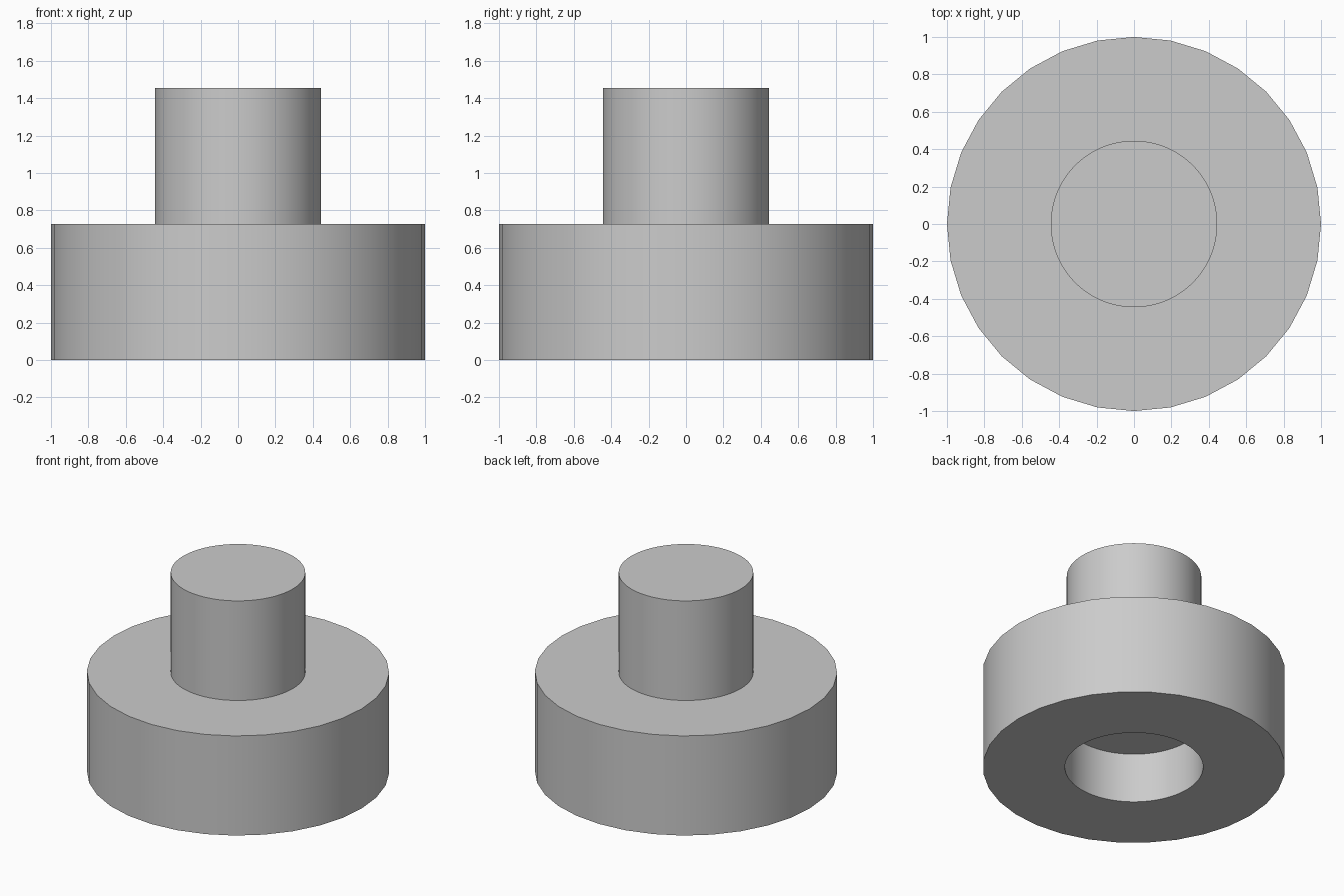
import bpy
from math import radians

cube = bpy.data.objects.get("Cube")
if cube:
    bpy.data.objects.remove(cube, do_unlink=True)

HEIGHT = 0.727       # height of the base and of the stud
HOLE_DEPTH = HEIGHT / 2

grey = bpy.data.materials.new("plain grey")
grey.use_nodes = True
colour = (0.6, 0.6, 0.6, 1)
grey.diffuse_color = colour
grey.node_tree.nodes["Principled BSDF"].inputs["Base Color"].default_value = colour


def cylinder(name, radius, bottom, top, sides):
    bpy.ops.mesh.primitive_cylinder_add(
        vertices=sides, radius=radius, depth=top - bottom,
        location=(0, 0, (bottom + top) / 2))
    obj = bpy.context.object
    obj.name = obj.data.name = name
    obj.data.materials.append(grey)
    return obj


def smooth(obj):
    bpy.ops.object.select_all(action="DESELECT")
    obj.select_set(True)
    bpy.context.view_layer.objects.active = obj
    bpy.ops.object.shade_smooth_by_angle(angle=radians(30))


# Wide round base with a blind socket in its underside
base = cylinder("base", 1, 0, HEIGHT, 32)
cutter = cylinder("socket_cutter", 0.457, -0.2, HOLE_DEPTH, 96)
cutter.hide_render = True
cut = base.modifiers.new("socket", "BOOLEAN")
cut.operation = "DIFFERENCE"
cut.solver = "EXACT"
cut.object = cutter
bpy.context.view_layer.objects.active = base
bpy.ops.object.modifier_apply(modifier=cut.name)
bpy.data.objects.remove(cutter, do_unlink=True)
smooth(base)

# Stud standing on the base
stud = cylinder("stud", 0.445, HEIGHT, 2 * HEIGHT, 96)
smooth(stud)
